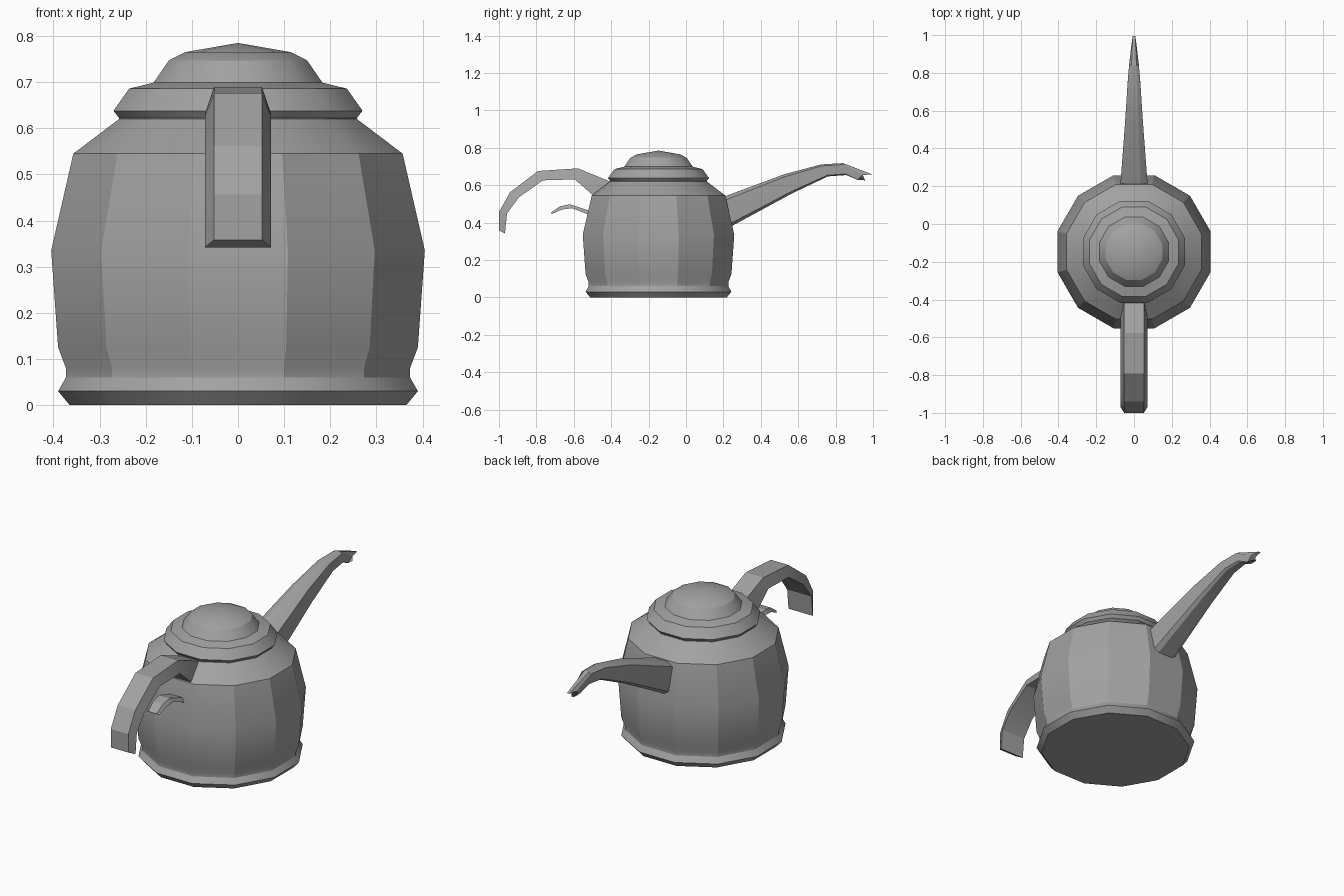
import bpy, bmesh, math
from mathutils import Vector

cube = bpy.data.objects.get("Cube")
if cube:
    bpy.data.objects.remove(cube, do_unlink=True)

GREY = (0.36, 0.36, 0.36, 1)
metal = bpy.data.materials.new("grey metal")
metal.use_nodes = True
metal.diffuse_color = GREY
metal.node_tree.nodes["Principled BSDF"].inputs["Base Color"].default_value = GREY
CENTRE_Y = -0.147


def finish(name, bm, angle):
    bmesh.ops.recalc_face_normals(bm, faces=bm.faces)
    mesh = bpy.data.meshes.new(name)
    bm.to_mesh(mesh)
    bm.free()
    mesh.materials.append(metal)
    ob = bpy.data.objects.new(name, mesh)
    bpy.context.collection.objects.link(ob)
    bpy.ops.object.select_all(action="DESELECT")
    ob.select_set(True)
    bpy.context.view_layer.objects.active = ob
    bpy.ops.object.shade_smooth_by_angle(angle=math.radians(angle))
    return ob


def bridge(bm, rings):
    for a, b in zip(rings, rings[1:]):
        n = len(a)
        for i in range(n):
            j = (i + 1) % n
            bm.faces.new((a[i], a[j], b[j], b[i]))


def lathe(name, profile, apex=None, sides=12):
    """Turn (flat-to-centre distance, z) pairs into a faceted vessel."""
    bm = bmesh.new()
    rings = []
    for dist, z in profile:
        r = dist / math.cos(math.pi / sides)
        turns = [2 * math.pi * (i + 0.5) / sides for i in range(sides)]
        rings.append([bm.verts.new((r * math.cos(t), CENTRE_Y + r * math.sin(t), z))
                      for t in turns])
    bridge(bm, rings)
    bm.faces.new(rings[0])
    if apex is None:
        bm.faces.new(rings[-1])
    else:
        tip = bm.verts.new((0, CENTRE_Y, apex))
        for i in range(sides):
            bm.faces.new((rings[-1][i], rings[-1][(i + 1) % sides], tip))
    return finish(name, bm, 28)


def loft(name, stations, section, notch=0):
    """Sweep a section along (upper y,z / lower y,z / half width) stations.
    The section is (width factor, fraction from upper to lower edge)."""
    bm = bmesh.new()
    rings = []
    for up, low, width in stations:
        a, b = Vector((0, *up)), Vector((0, *low))
        half = [(a.lerp(b, f), w * width) for w, f in section]
        right = [bm.verts.new((w, p.y, p.z)) for p, w in half]
        left = [bm.verts.new((-w, p.y, p.z)) for p, w in reversed(half)]
        rings.append(right + left)
    bridge(bm, rings)
    for ring in (rings[0], rings[-1]):
        bm.faces.new(ring)
    # pull the sides of the last ring back to split the beak
    k = len(section)
    for i in range(1, k - 1):
        rings[-1][i].co.y -= notch
        rings[-1][2 * k - 1 - i].co.y -= notch
    return finish(name, bm, 22)


# Vessel and lid
lathe("body", [(0.365, 0), (0.39, 0.03), (0.373, 0.06), (0.373, 0.08),
               (0.39, 0.125), (0.405, 0.335), (0.357, 0.545), (0.258, 0.62),
               (0.258, 0.635)])
lathe("lid", [(0.256, 0.62), (0.27, 0.638), (0.236, 0.686), (0.183, 0.699),
              (0.172, 0.715), (0.15, 0.747), (0.115, 0.765)], apex=0.785)

# Arched handle, narrower on its outer face
wedge = [(0.72, 0), (1, 1)]
loft("handle", [((-0.36, 0.60), (-0.46, 0.515), 0.072),
                ((-0.406, 0.62), (-0.503, 0.551), 0.072),
                ((-0.578, 0.69), (-0.594, 0.631), 0.072),
                ((-0.791, 0.676), (-0.765, 0.626), 0.072),
                ((-0.941, 0.562), (-0.893, 0.535), 0.072),
                ((-1.0, 0.456), (-0.957, 0.449), 0.072),
                ((-1.0, 0.358), (-0.968, 0.342), 0.072)], wedge)

# Small finger rest under the handle
loft("finger_rest", [((-0.48, 0.455), (-0.48, 0.432), 0.05),
                     ((-0.524, 0.466), (-0.524, 0.444), 0.05),
                     ((-0.62, 0.498), (-0.61, 0.477), 0.045),
                     ((-0.674, 0.487), (-0.663, 0.47), 0.04),
                     ((-0.724, 0.452), (-0.716, 0.446), 0.036)], wedge)

# Long curved spout with bevelled corners and a split beak
bevelled = [(0.5, 0), (1, 0.12), (0.95, 0.9), (0.6, 1)]
loft("spout", [((0.15, 0.515), (0.15, 0.33), 0.076),
               ((0.22, 0.545), (0.251, 0.385), 0.071),
               ((0.524, 0.658), (0.567, 0.556), 0.048),
               ((0.722, 0.711), (0.759, 0.647), 0.035),
               ((0.84, 0.718), (0.856, 0.654), 0.026),
               ((0.995, 0.658), (0.957, 0.626), 0.014)], bevelled, notch=0.045)
